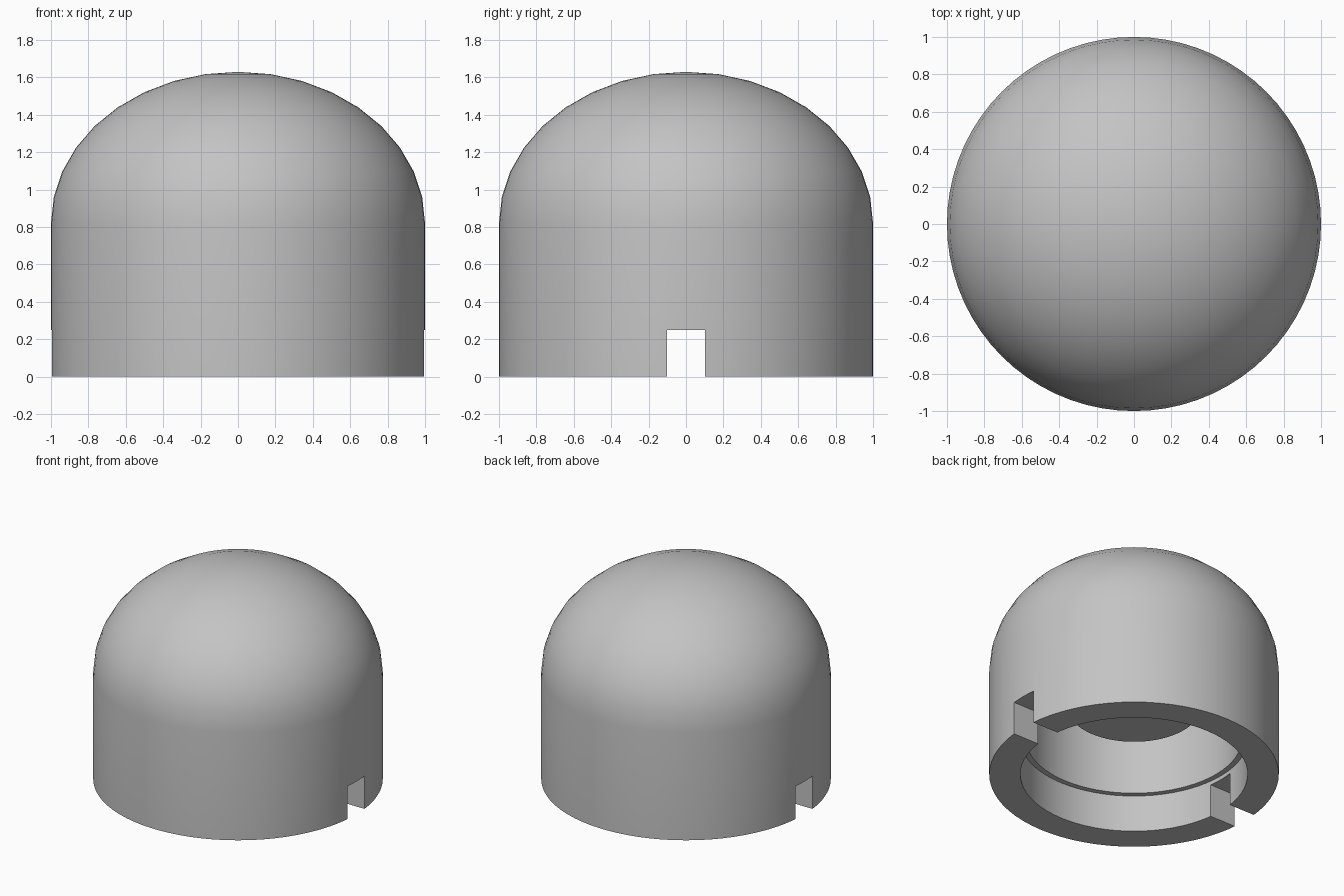
import bpy, bmesh
from math import sin, cos, radians, tau

cube = bpy.data.objects.get("Cube")
if cube:
    bpy.data.objects.remove(cube, do_unlink=True)

grey = bpy.data.materials.new("plain grey")
grey.use_nodes = True
colour = (0.55, 0.55, 0.55, 1)
grey.diffuse_color = colour
grey.node_tree.nodes["Principled BSDF"].inputs["Base Color"].default_value = colour

SHOULDER, DOME_HEIGHT = 0.82, 0.81


def make_object(name, bm):
    bmesh.ops.recalc_face_normals(bm, faces=bm.faces)
    mesh = bpy.data.meshes.new(name)
    bm.to_mesh(mesh)
    bm.free()
    mesh.materials.append(grey)
    obj = bpy.data.objects.new(name, mesh)
    bpy.context.collection.objects.link(obj)
    return obj


def revolve(name, profile, steps=72):
    bm = bmesh.new()
    verts = [bm.verts.new((r, 0, z)) for r, z in profile]
    edges = [bm.edges.new(pair) for pair in zip(verts, verts[1:])]
    bmesh.ops.spin(bm, geom=verts + edges, cent=(0, 0, 0), axis=(0, 0, 1),
                   angle=tau, steps=steps)
    bmesh.ops.remove_doubles(bm, verts=bm.verts, dist=0.0005)
    return make_object(name, bm)


# Domed shell: stepped cavity with a central post, straight wall, rounded top
cavity = [(0, 0.52), (0.45, 0.52), (0.45, SHOULDER), (0.745, SHOULDER),
          (0.745, 0.28), (0.785, 0.28), (0.785, 0)]
dome = [(sin(radians(a)), SHOULDER + DOME_HEIGHT * cos(radians(a)))
        for a in range(90, -1, -10)]
shell = revolve("domed_cap", cavity + [(1, 0)] + dome)

# Notches through the lower wall on both sides
bm = bmesh.new()
bmesh.ops.create_cube(bm, size=1)
bmesh.ops.scale(bm, vec=(2.4, 0.205, 0.5), verts=bm.verts)
cutter = make_object("notch_cutter", bm)
cutter.hide_render = True
cut = shell.modifiers.new("notches", "BOOLEAN")
cut.operation, cut.solver, cut.object = "DIFFERENCE", "EXACT", cutter

bpy.ops.object.select_all(action="DESELECT")
shell.select_set(True)
bpy.context.view_layer.objects.active = shell
bpy.ops.object.modifier_apply(modifier=cut.name)
bpy.data.objects.remove(cutter, do_unlink=True)
bpy.ops.object.shade_smooth_by_angle(angle=radians(30))
